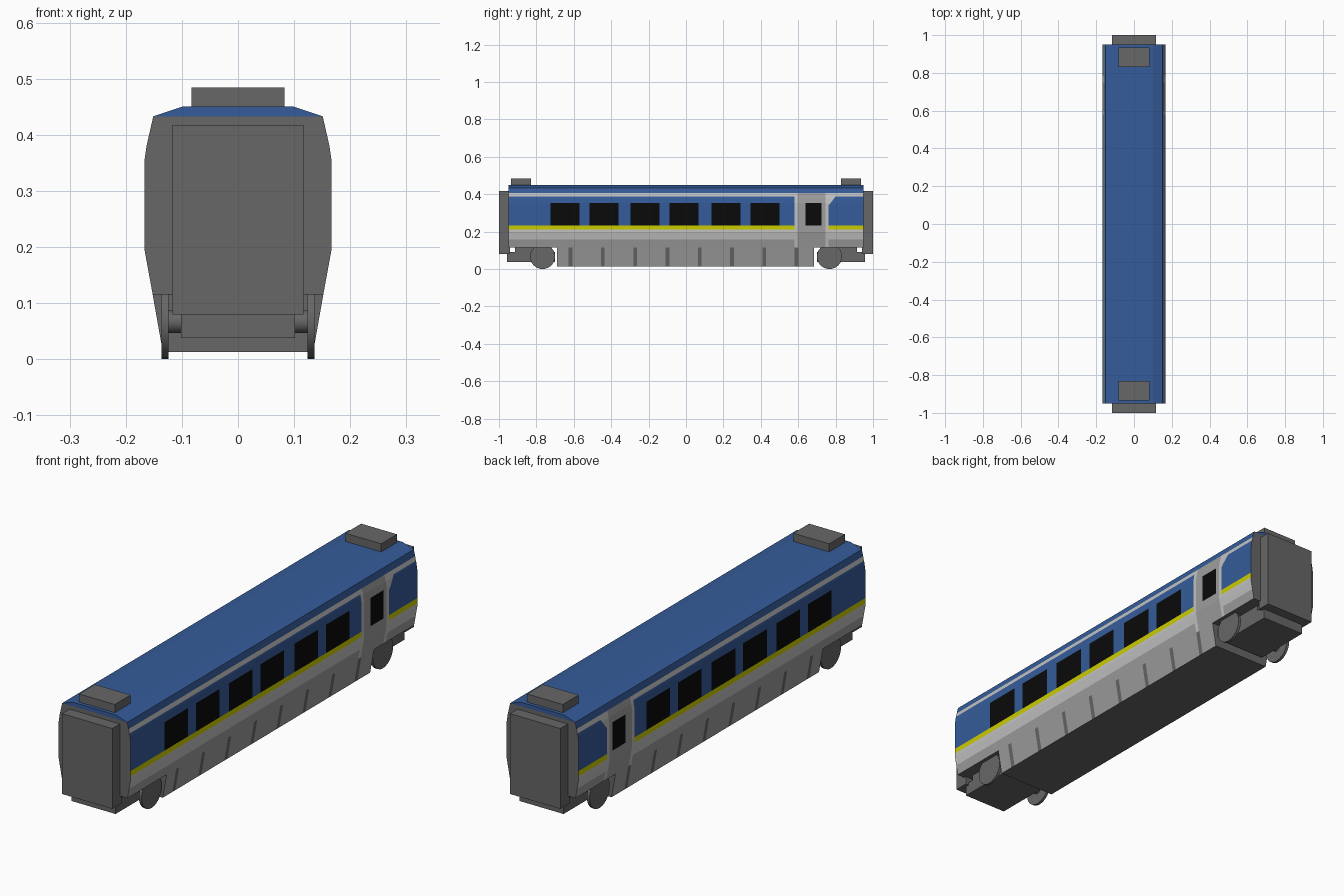
import bpy, bmesh, math

if "Cube" in bpy.data.objects:
    bpy.data.objects.remove(bpy.data.objects["Cube"])

# Palette (linear)
PALETTE = [("blue", (0.035, 0.105, 0.32)), ("white", (0.54, 0.54, 0.54)),
           ("yellow", (0.60, 0.60, 0.0)), ("light_grey", (0.34, 0.34, 0.34)),
           ("dark_grey", (0.135, 0.135, 0.135)), ("black", (0.003, 0.003, 0.003))]
BLUE, WHITE, YELLOW, LIGHT, DARK, BLACK = range(6)
mats = []
for name, c in PALETTE:
    m = bpy.data.materials.new(name)
    m.diffuse_color = (*c, 1)
    m.use_nodes = True
    m.node_tree.nodes["Principled BSDF"].inputs["Base Color"].default_value = m.diffuse_color
    mats.append(m)


def finish(name, bm):
    bmesh.ops.recalc_face_normals(bm, faces=bm.faces)
    me = bpy.data.meshes.new(name)
    bm.to_mesh(me)
    bm.free()
    for m in mats:
        me.materials.append(m)
    ob = bpy.data.objects.new(name, me)
    bpy.context.collection.objects.link(ob)
    return ob


def loft(name, half, cuts, colour, cap_split=None):
    """Sweep a mirrored (x, z) half profile along y, colouring each face by rule."""
    ring = half + [(-x, z) for x, z in reversed(half)]
    n, h = len(ring), len(half)
    bm = bmesh.new()
    rows = [[bm.verts.new((x, y, z)) for x, z in ring] for y in cuts]
    for a, b in zip(rows, rows[1:]):
        for i in range(n):
            j = (i + 1) % n
            f = bm.faces.new((a[i], a[j], b[j], b[i]))
            c = f.calc_center_median()
            f.material_index = colour(c, i == h - 1, i == n - 1)
    # End walls, with the roof part painted separately if split
    for row in (rows[0], rows[-1]):
        k = cap_split if cap_split is not None else h - 1
        bm.faces.new(row[:k + 1] + row[n - 1 - k:]).material_index = DARK
        if cap_split is not None:
            bm.faces.new(row[k:n - k]).material_index = BLUE
    return finish(name, bm)


def box(name, x, y0, y1, z0, z1, mat=DARK):
    bm = bmesh.new()
    bmesh.ops.create_cube(bm, size=1)
    for v in bm.verts:
        v.co = (v.co.x * 2 * x, (y0 + y1) / 2 + v.co.y * (y1 - y0),
                (z0 + z1) / 2 + v.co.z * (z1 - z0))
    for f in bm.faces:
        f.material_index = mat
    return finish(name, bm)


# Carriage outline: key corners, resampled at every paint line
KEYS = [(0.152, 0.115), (0.167, 0.197), (0.167, 0.352), (0.163, 0.38), (0.151, 0.433)]


def half_width(z):
    for (xa, za), (xb, zb) in zip(KEYS, KEYS[1:]):
        if z <= zb:
            return xa + (xb - xa) * (z - za) / (zb - za)
    return KEYS[-1][0]


levels = [0.115, 0.157, 0.197, 0.211, 0.233, 0.352, 0.38, 0.388, 0.406, 0.433]
section = [(half_width(z), z) for z in levels] + [(0.10, 0.45)]
WINDOWS = [(c - 0.078, c + 0.078) for c in (-0.647, -0.438, -0.219, -0.01, 0.214, 0.422)]
DOOR, DOOR_LEAF, DOOR_GLASS = (0.58, 0.762), (0.597, 0.746), (0.64, 0.725)
cuts = sorted({-0.95, 0.95, *DOOR, *DOOR_LEAF, *DOOR_GLASS, *(e for w in WINDOWS for e in w)})


def within(v, span):
    return span[0] < v < span[1]


def body_colour(c, roof, floor):
    y, z = c.y, c.z
    if floor:
        return DARK
    if roof or z > 0.406:
        return BLUE
    glass = within(z, (0.233, 0.352))
    if z > 0.388 and not within(y, DOOR_LEAF):
        return WHITE
    if within(y, DOOR):
        if glass and within(y, DOOR_GLASS):
            return BLACK
        return LIGHT if within(y, DOOR_LEAF) else WHITE
    if glass and any(within(y, w) for w in WINDOWS):
        return BLACK
    if z > 0.233:
        return BLUE
    if z > 0.211:
        return YELLOW
    return WHITE if z > 0.157 else LIGHT


loft("carriage_body", section, cuts, body_colour, cap_split=len(levels) - 1)

# Slanted white corner beside each door
bm = bmesh.new()
for s in (-1, 1):
    pts = [(0.762, 0.34), (0.772, 0.352), (0.793, 0.38), (0.80, 0.389)]
    for (ya, za), (yb, zb) in zip(pts, pts[1:]):
        loop = [(0.76, za), (ya, za), (yb, zb), (0.76, zb)]
        f = bm.faces.new([bm.verts.new((s * (half_width(z) + 0.001), y, z)) for y, z in loop])
        f.material_index = WHITE
        f.normal_update()
        if f.normal.x * s < 0:
            f.normal_flip()
me = bpy.data.meshes.new("door_corner_trim")
bm.to_mesh(me)
bm.free()
for m in mats:
    me.materials.append(m)
bpy.context.collection.objects.link(bpy.data.objects.new("door_corner_trim", me))

# Underfloor skirt with dark panel gaps
GAPS = [(-0.617 + 0.1725 * i - 0.01, -0.617 + 0.1725 * i + 0.01) for i in range(8)]


def skirt_colour(c, top, bottom):
    if top or bottom or any(within(c.y, g) for g in GAPS):
        return DARK
    return LIGHT


loft("underfloor_skirt", [(0.134, 0.013), (0.152, 0.115)],
     sorted({-0.69, 0.685, *(e for g in GAPS for e in g)}), skirt_colour)

# Parts repeated at both ends
for s, end in ((-1, "front"), (1, "back")):
    def span(a, b):
        return sorted((s * a, s * b))
    box(end + "_gangway", 0.117, *span(0.94, 1.0), 0.08, 0.417)
    box(end + "_roof_unit", 0.083, *span(0.83, 0.935), 0.445, 0.484)
    box(end + "_bogie_frame", 0.102, *span(0.70, 0.957), 0.038, 0.092)
    box(end + "_bogie_mount", 0.102, *span(0.72, 0.915), 0.09, 0.118)
    # Wheels joined by an axle
    bm = bmesh.new()
    for x, r, depth in ((-0.13, 0.067, 0.012), (0.13, 0.067, 0.012), (0, 0.02, 0.25)):
        new = bmesh.ops.create_cone(bm, cap_ends=True, segments=24, radius1=r,
                                    radius2=r, depth=depth)["verts"]
        for v in new:
            v.co = (v.co.z + x, v.co.y + s * 0.767, v.co.x + 0.067)
    for f in bm.faces:
        f.material_index = DARK
    wheels = finish(end + "_wheelset", bm)
    bpy.ops.object.select_all(action='DESELECT')
    wheels.select_set(True)
    bpy.context.view_layer.objects.active = wheels
    bpy.ops.object.shade_smooth_by_angle(angle=math.radians(30))
